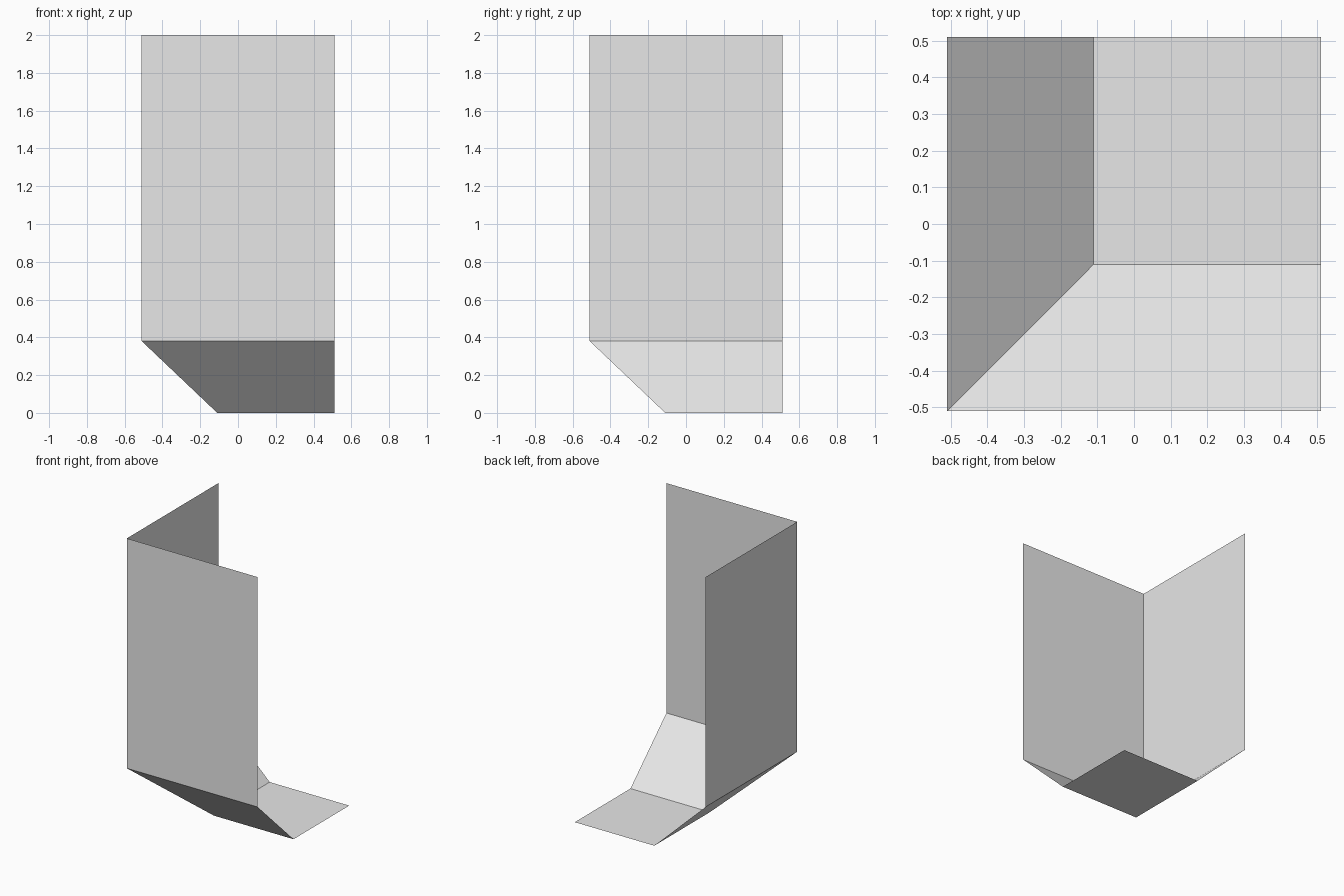
import bpy
import bmesh

# Remove the default cube
cube = bpy.data.objects.get("Cube")
if cube:
    bpy.data.objects.remove(cube, do_unlink=True)

# Plain grey material
grey = bpy.data.materials.new("light grey")
grey.use_nodes = True
colour = (0.8, 0.8, 0.8, 1.0)
grey.diffuse_color = colour
grey.node_tree.nodes["Principled BSDF"].inputs["Base Color"].default_value = colour

HALF = 0.51     # outer half width
INNER = -0.11   # inner edge of the floor
BEND = 0.38     # height where slopes meet walls
TOP = 2.0


def panel(name, corners):
    """One flat sheet through the given corners."""
    mesh = bpy.data.meshes.new(name)
    bm = bmesh.new()
    bm.faces.new([bm.verts.new(c) for c in corners])
    bm.to_mesh(mesh)
    bm.free()
    mesh.materials.append(grey)
    obj = bpy.data.objects.new(name, mesh)
    bpy.context.collection.objects.link(obj)


def mirrored(corners):
    """Swap x and y, reversing the winding to keep the sheet facing inward."""
    return [(y, x, z) for x, y, z in reversed(corners)]


# Square floor
panel("floor", [(INNER, INNER, 0), (HALF, INNER, 0), (HALF, HALF, 0), (INNER, HALF, 0)])

# Upright wall and sloping skirt on the front, repeated across the diagonal
wall = [(HALF, -HALF, BEND), (-HALF, -HALF, BEND), (-HALF, -HALF, TOP), (HALF, -HALF, TOP)]
slope = [(-HALF, -HALF, BEND), (HALF, -HALF, BEND), (HALF, INNER, 0), (INNER, INNER, 0)]
panel("front_wall", wall)
panel("side_wall", mirrored(wall))
panel("front_slope", slope)
panel("side_slope", mirrored(slope))
